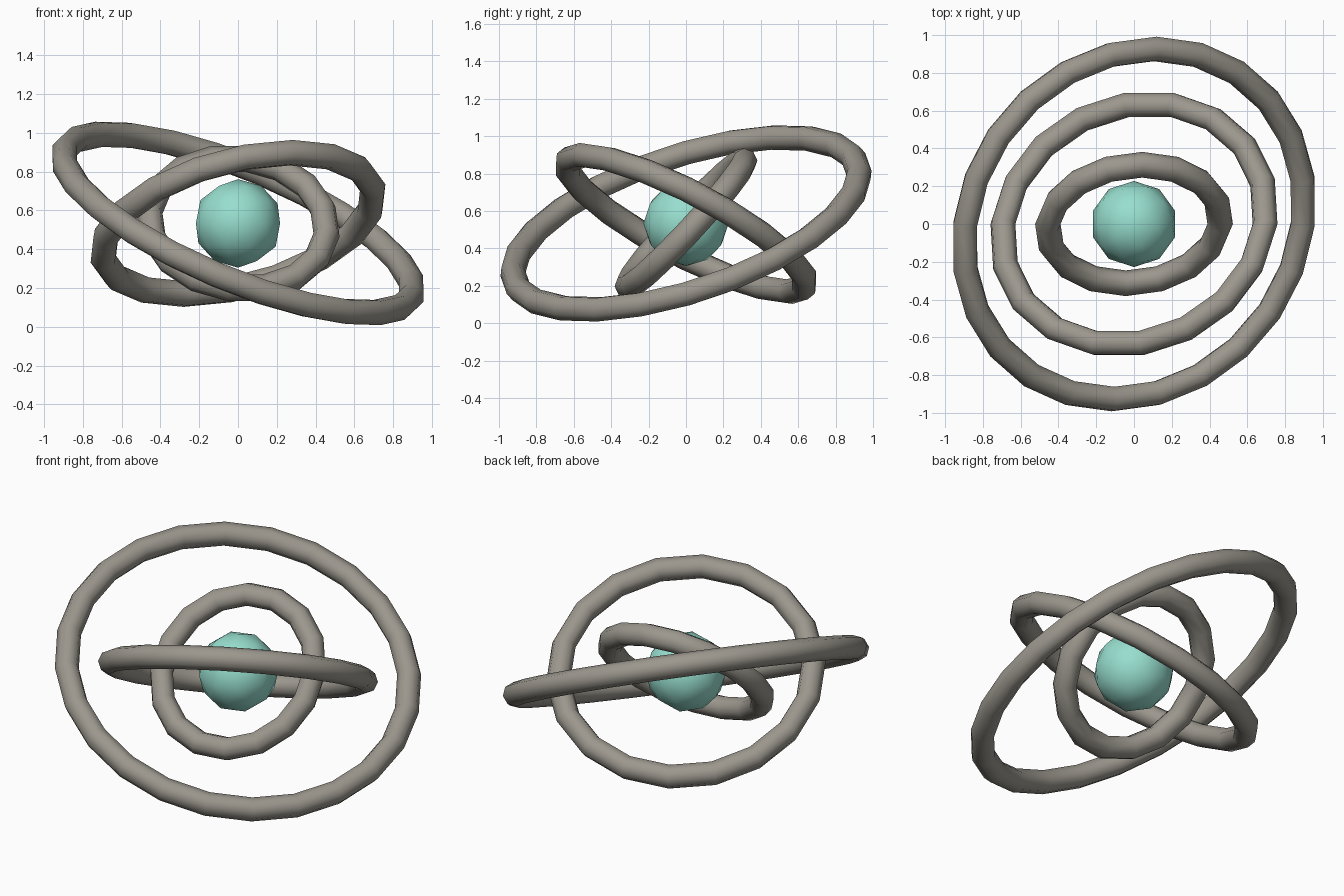
import bpy

cube = bpy.data.objects.get("Cube")
if cube:
    bpy.data.objects.remove(cube, do_unlink=True)

CENTRE = (0, 0, 0.533)
TUBE = 0.068


def material(name, rgb):
    mat = bpy.data.materials.new(name)
    mat.use_nodes = True
    mat.diffuse_color = (*rgb, 1)
    mat.node_tree.nodes["Principled BSDF"].inputs["Base Color"].default_value = (*rgb, 1)
    return mat


def finish(name, mat):
    obj = bpy.context.object
    obj.name = name
    obj.data.materials.append(mat)
    bpy.ops.object.shade_smooth()
    return obj


metal = material("warm_grey_metal", (0.33, 0.31, 0.27))
mint = material("mint_green", (0.31, 0.73, 0.62))

# Central ball
bpy.ops.mesh.primitive_ico_sphere_add(subdivisions=2, radius=0.228, location=CENTRE)
finish("core_ball", mint)

# Three nested tilted rings: name, radius, segments, tilt about x and y
rings = [
    ("outer_ring", 0.97, 24, 0.30, 0.40),
    ("middle_ring", 0.718, 18, -0.47, -0.26),
    ("inner_ring", 0.46, 16, 0.82, 0.13),
]
for name, radius, segments, tilt_x, tilt_y in rings:
    bpy.ops.mesh.primitive_torus_add(
        major_radius=radius, minor_radius=TUBE,
        major_segments=segments, minor_segments=8,
        location=CENTRE, rotation=(tilt_x, tilt_y, 0))
    finish(name, metal)
